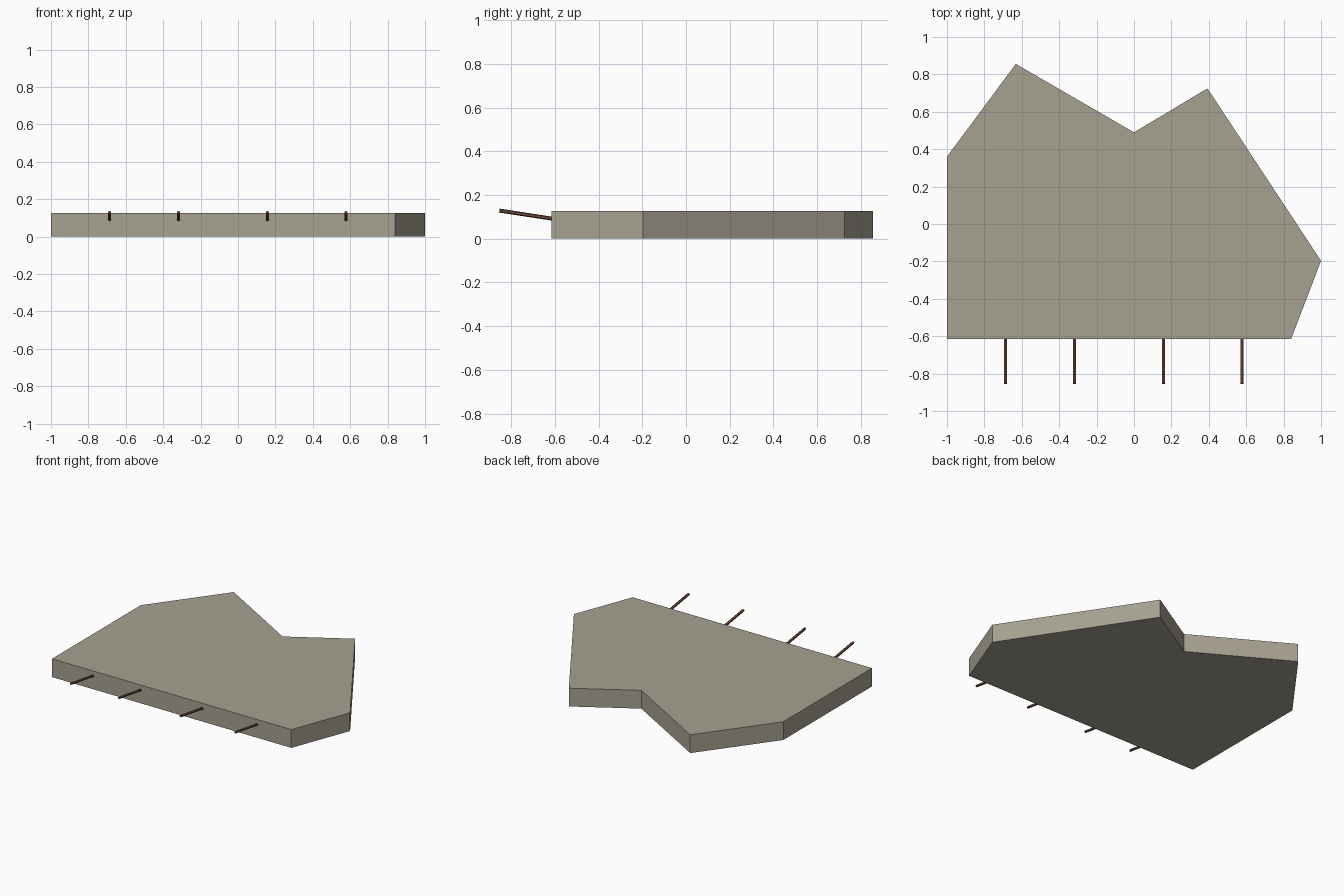
import bpy, bmesh
from mathutils import Vector

if "Cube" in bpy.data.objects:
    bpy.data.objects.remove(bpy.data.objects["Cube"])


def material(name, rgb):
    m = bpy.data.materials.new(name)
    m.diffuse_color = (*rgb, 1)
    m.use_nodes = True
    m.node_tree.nodes["Principled BSDF"].inputs["Base Color"].default_value = m.diffuse_color
    return m


def add_object(name, bm, mat):
    bmesh.ops.recalc_face_normals(bm, faces=bm.faces)
    mesh = bpy.data.meshes.new(name)
    bm.to_mesh(mesh)
    bm.free()
    mesh.materials.append(mat)
    ob = bpy.data.objects.new(name, mesh)
    bpy.context.collection.objects.link(ob)
    return ob


stone = material("warm grey stone", (0.38, 0.355, 0.28))
brown = material("rusty brown", (0.17, 0.08, 0.05))

# Broken slab: outline extruded upwards
outline = [(-1, -0.615), (0.84, -0.615), (1, -0.197), (0.393, 0.725),
           (0, 0.49), (-0.632, 0.856), (-1, 0.36)]
bm = bmesh.new()
face = bm.faces.new([bm.verts.new((x, y, 0)) for x, y in outline])
top = bmesh.ops.extrude_face_region(bm, geom=[face], use_keep_orig=True)
bmesh.ops.translate(bm, vec=(0, 0, 0.127),
                    verts=[g for g in top["geom"] if isinstance(g, bmesh.types.BMVert)])
add_object("slab", bm, stone)

# Reinforcing rods: slanting up and out of the front edge
inner, outer = Vector((0, -0.60, 0.09)), Vector((0, -0.854, 0.129))
for i, x in enumerate((-0.686, -0.318, 0.157, 0.577)):
    bm = bmesh.new()
    bmesh.ops.create_cone(bm, cap_ends=True, segments=6, radius1=0.009,
                          radius2=0.009, depth=(outer - inner).length)
    rod = add_object(f"rod_{i + 1}", bm, brown)
    rod.location = (inner + outer) / 2 + Vector((x, 0, 0))
    rod.rotation_euler = (outer - inner).to_track_quat('Z', 'Y').to_euler()
